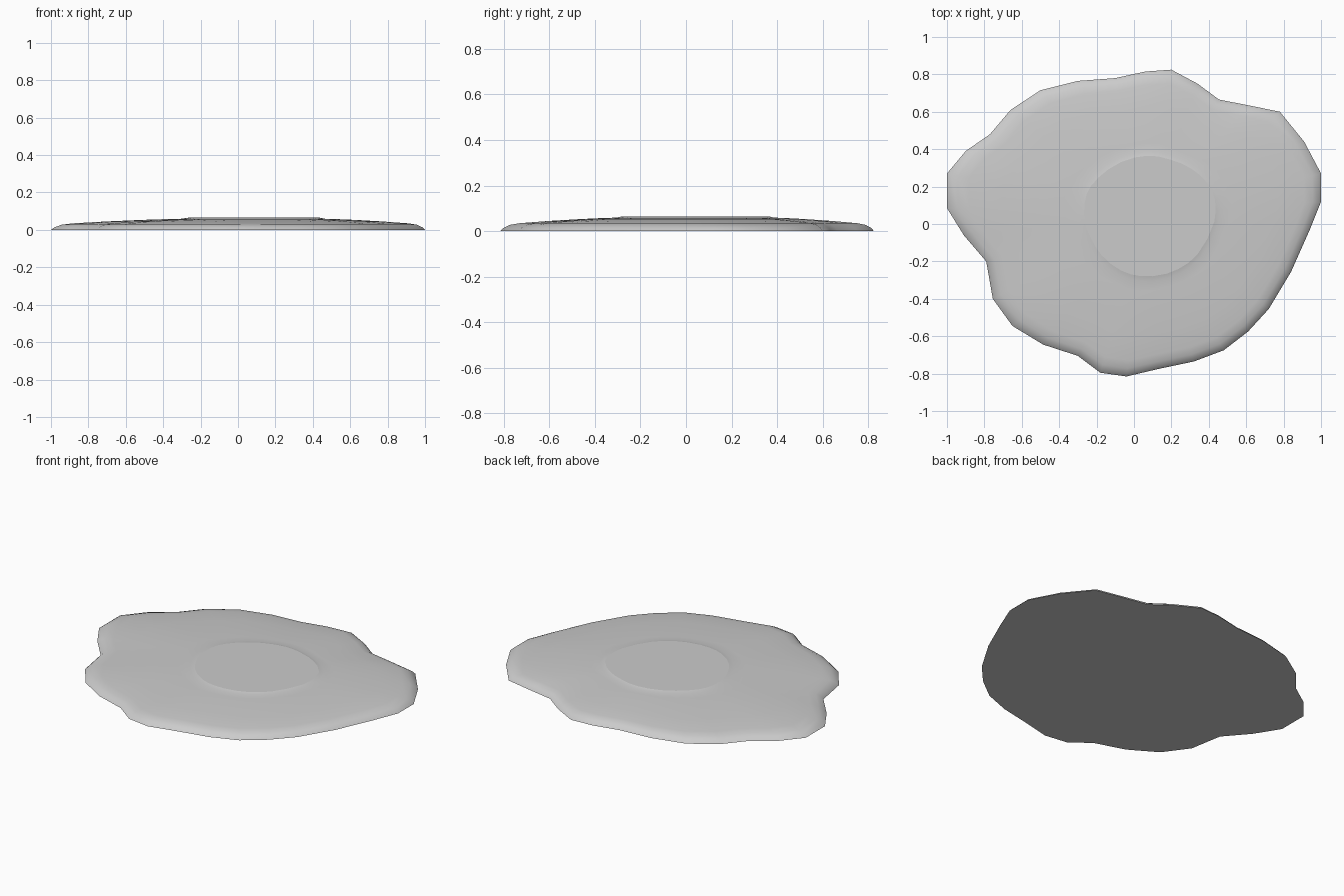
import bpy, bmesh, math
from mathutils import Vector

cube = bpy.data.objects.get("Cube")
if cube:
    bpy.data.objects.remove(cube, do_unlink=True)

grey = bpy.data.materials.new("plain grey")
grey.use_nodes = True
colour = (0.6, 0.6, 0.6, 1)
grey.diffuse_color = colour
grey.node_tree.nodes["Principled BSDF"].inputs["Base Color"].default_value = colour

# Wavy outer outline, counter-clockwise from the right
outline = [(1, .12), (1, .27), (.91, .44), (.78, .6), (.61, .635), (.455, .665),
           (.34, .75), (.2, .825), (.06, .815), (-.1, .78), (-.3, .765), (-.5, .715),
           (-.66, .61), (-.77, .48), (-.9, .39), (-1, .27), (-1, .085), (-.91, -.06),
           (-.79, -.2), (-.755, -.4), (-.65, -.545), (-.485, -.645), (-.3, -.705),
           (-.18, -.795), (-.04, -.815), (.13, -.775), (.32, -.735), (.48, -.675),
           (.61, -.575), (.72, -.455), (.84, -.255), (.94, -.03)]

# Radii of the central disc at equal angles around its centre
centre = Vector((.08, .04))
radii = [.355, .37, .345, .325, .325, .325, .335, .355,
         .347, .33, .326, .325, .32, .32, .327, .333]

# Height profile: fraction of the way from disc edge to outline, height
profile = [(1, 0), (.975, .014), (.92, .028), (.84, .035), (.6, .045),
           (.35, .053), (.15, .058), (.05, .0595), (0, .065)]


def disc_point(angle):
    """Point on the edge of the central disc, between the measured radii."""
    step = angle / math.tau * len(radii) % len(radii)
    i = int(step)
    a, b = radii[i % len(radii)], radii[(i + 1) % len(radii)]
    r = a + (b - a) * (step - i)
    return centre + Vector((math.cos(angle), math.sin(angle))) * r


def finish(name, bm):
    """Turn a bmesh into a smooth-shaded grey object."""
    bmesh.ops.recalc_face_normals(bm, faces=bm.faces)
    mesh = bpy.data.meshes.new(name)
    bm.to_mesh(mesh)
    bm.free()
    mesh.materials.append(grey)
    obj = bpy.data.objects.new(name, mesh)
    bpy.context.collection.objects.link(obj)
    return obj


# Puddle-shaped body, lofted in rings from the outline up to the disc
bm = bmesh.new()
rings = []
outer = [Vector(p) for p in outline]
inner = [disc_point(math.atan2(*reversed(p - centre))) for p in outer]
for t, z in profile:
    rings.append([bm.verts.new((*a.lerp(b, t), z)) for a, b in zip(inner, outer)])
for low, high in zip(rings, rings[1:]):
    for i in range(len(low)):
        j = (i + 1) % len(low)
        bm.faces.new((low[i], low[j], high[j], high[i])).smooth = True

# Flat underside and flat central disc, with crisp borders
for ring in (rings[0], rings[-1]):
    bm.faces.new(ring)
    for a, b in zip(ring, ring[1:] + ring[:1]):
        bm.edges.get((a, b)).smooth = False
finish("fried_egg_body", bm)
